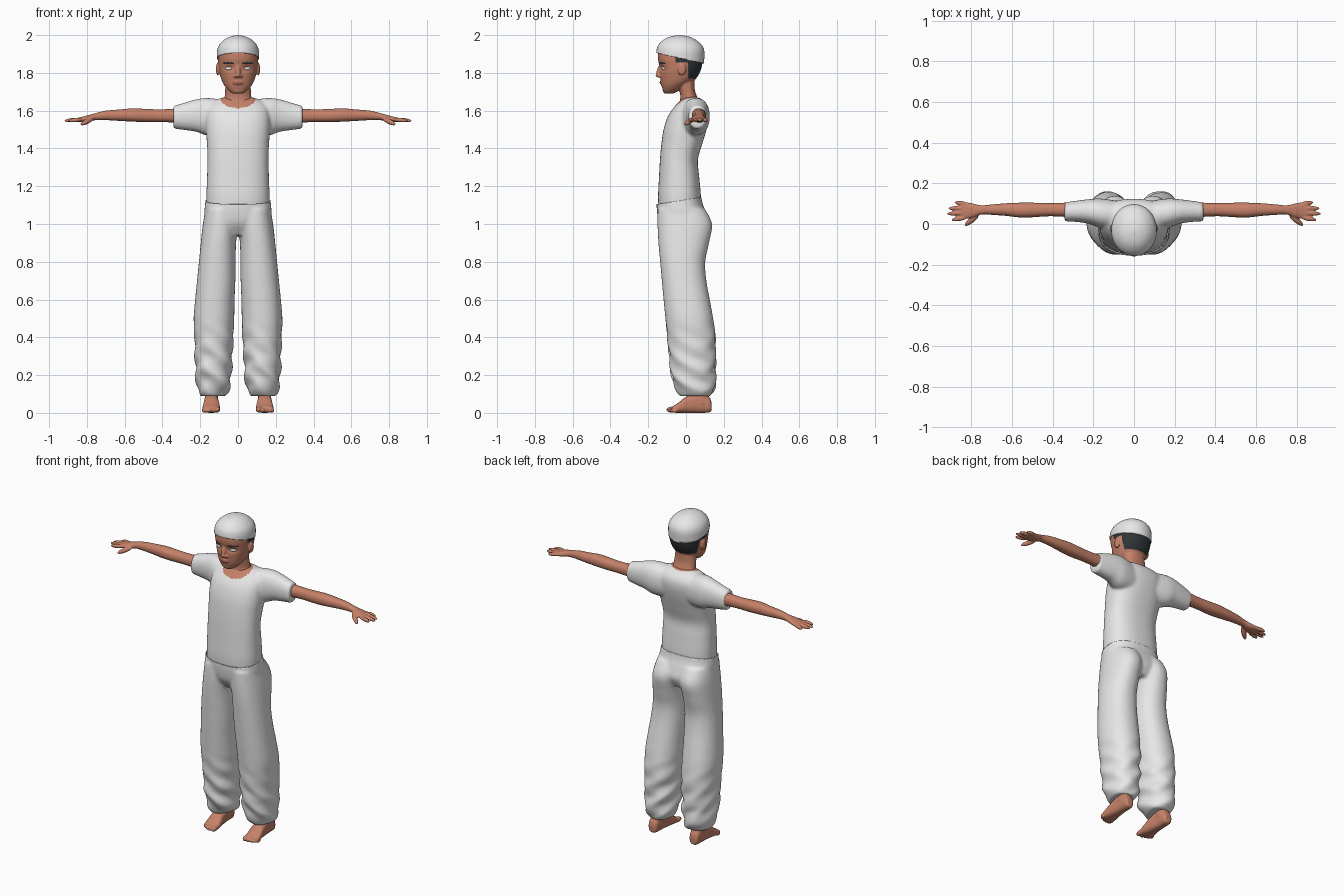
import bpy, bmesh, math
from mathutils import Vector, Matrix

if "Cube" in bpy.data.objects:
    bpy.data.objects.remove(bpy.data.objects["Cube"])


def material(name, rgb):
    m = bpy.data.materials.new(name)
    m.diffuse_color = (*rgb, 1)
    m.use_nodes = True
    m.node_tree.nodes["Principled BSDF"].inputs["Base Color"].default_value = m.diffuse_color
    return m


WHITE = material("white cloth", (0.8, 0.8, 0.8))
SKIN = material("skin", (0.56, 0.22, 0.14))
HAIR = material("dark hair", (0.03, 0.035, 0.04))
LIPS = material("lips", (0.42, 0.14, 0.10))


def smooth_rings(rings, steps=5):
    """Catmull-Rom interpolation between the given rings."""
    r, out = [rings[0]] + list(rings) + [rings[-1]], []
    for i in range(1, len(r) - 2):
        for k in range(steps):
            t = k / steps
            out.append([0.5 * (2 * b + (c - a) * t + (2 * a - 5 * b + 4 * c - d) * t * t
                               + (3 * b - a - 3 * c + d) * t ** 3)
                        for a, b, c, d in zip(r[i - 1], r[i], r[i + 1], r[i + 2])])
    return out + [list(rings[-1])]


def loft(bm, rings, axis="Z", n=40, power=2.2):
    """Closed skin through rings (position, a min, a max, b min, b max)."""
    place = {"X": lambda t, a, b: (t, a, b), "Y": lambda t, a, b: (a, t, b),
             "Z": lambda t, a, b: (a, b, t)}[axis]
    loops = []
    for t, a0, a1, b0, b1 in smooth_rings(rings):
        loop = []
        for k in range(n):
            w = 2 * math.pi * k / n
            c, s = math.cos(w), math.sin(w)
            a = (a0 + a1) / 2 + (a1 - a0) / 2 * math.copysign(abs(c) ** (2 / power), c)
            b = (b0 + b1) / 2 + (b1 - b0) / 2 * math.copysign(abs(s) ** (2 / power), s)
            loop.append(bm.verts.new(place(t, a, b)))
        loops.append(loop)
    for lo, hi in zip(loops, loops[1:]):
        for k in range(n):
            bm.faces.new((lo[k], lo[(k + 1) % n], hi[(k + 1) % n], hi[k]))
    bm.faces.new(loops[0])
    bm.faces.new(loops[-1])


def sym(rings):
    """Rings (z, half width, y min, y max) centred on x = 0."""
    return [(z, -w, w, y0, y1) for z, w, y0, y1 in rings]


def blob(bm, centre, size, rot=Matrix()):
    m = Matrix.Translation(centre) @ rot @ Matrix.Diagonal((*size, 1))
    bmesh.ops.create_uvsphere(bm, u_segments=20, v_segments=14, radius=1, matrix=m)


def digit(bm, p, q, r):
    """Finger or toe: a long ellipsoid from p to q."""
    p, q = Vector(p), Vector(q)
    rot = (q - p).to_track_quat("Z", "Y").to_matrix().to_4x4()
    blob(bm, (p + q) / 2, (r, r, (q - p).length / 2), rot)


def mirror(bm):
    g = bmesh.ops.duplicate(bm, geom=bm.verts[:] + bm.edges[:] + bm.faces[:])["geom"]
    for v in g:
        if isinstance(v, bmesh.types.BMVert):
            v.co.x *= -1


def bake(ob):
    dg = bpy.context.evaluated_depsgraph_get()
    me = bpy.data.meshes.new_from_object(ob.evaluated_get(dg))
    ob.modifiers.clear()
    ob.data = me


def finish(name, bm, mats, voxel=0, relax=0, deform=None, rule=None, cut=None):
    bmesh.ops.recalc_face_normals(bm, faces=bm.faces[:])
    me = bpy.data.meshes.new(name)
    bm.to_mesh(me)
    bm.free()
    ob = bpy.data.objects.new(name, me)
    bpy.context.collection.objects.link(ob)
    if voxel:
        m = ob.modifiers.new("merge", "REMESH")
        m.mode, m.voxel_size = "VOXEL", voxel
        m = ob.modifiers.new("relax", "SMOOTH")
        m.iterations, m.factor = relax, 0.5
        bake(ob)
    if deform:
        for v in ob.data.vertices:
            v.co += Vector(deform(v.co))
    if cut:
        b = bmesh.new()
        b.from_mesh(ob.data)
        bmesh.ops.bisect_plane(b, geom=b.verts[:] + b.edges[:] + b.faces[:],
                               plane_co=cut[0], plane_no=cut[1], clear_outer=True)
        b.to_mesh(ob.data)
        b.free()
        m = ob.modifiers.new("thickness", "SOLIDIFY")
        m.thickness, m.offset = 0.005, -1
        bake(ob)
    ob.data.materials.clear()
    for m in mats:
        ob.data.materials.append(m)
    for p in ob.data.polygons:
        p.use_smooth = True
        p.material_index = rule(p.center) if rule else 0
    return ob


# Shirt: sleeves and torso merged; the scooped neckline shows skin
bm = bmesh.new()
loft(bm, [(.06, -.03, .11, 1.47, 1.655), (.16, -.02, .125, 1.468, 1.667), (.22, 0, .122, 1.488, 1.66),
          (.28, .01, .115, 1.497, 1.643), (.342, .013, .106, 1.505, 1.625)], "X")
mirror(bm)
loft(bm, sym([(1.06, .163, -.143, .073), (1.14, .167, -.148, .079), (1.25, .164, -.143, .07),
              (1.34, .161, -.138, .063), (1.42, .164, -.131, .085), (1.5, .17, -.119, .109),
              (1.57, .17, -.096, .123), (1.62, .16, -.062, .118), (1.655, .12, -.03, .092),
              (1.672, .07, -.01, .06)]), power=2.4)
finish("shirt", bm, [WHITE, SKIN], 0.008, 6, rule=lambda c: int(
    (c.x / .093) ** 2 + ((c.y + .01) / .085) ** 2 + ((c.z - 1.67) / .075) ** 2 < 1))

# Trousers: two baggy legs and a hip block, waist trimmed on a slope
bm = bmesh.new()
loft(bm, [(1.08, 0, .172, -.15, .1), (1, .0, .186, -.151, .138), (.9, .01, .197, -.146, .122),
          (.8, .013, .207, -.137, .102), (.7, .014, .217, -.128, .108), (.6, .018, .227, -.119, .126),
          (.5, .02, .235, -.109, .144), (.4, .024, .231, -.099, .156), (.3, .03, .228, -.088, .156),
          (.2, .036, .224, -.076, .156), (.13, .045, .216, -.055, .152), (.09, .065, .2, -.03, .132)])
mirror(bm)
loft(bm, sym([(1.19, .168, -.153, .078), (1.12, .173, -.156, .085), (1.06, .178, -.153, .105),
              (1, .17, -.14, .118), (.94, .12, -.1, .09)]), power=2.4)


def wrinkle(p):
    a = .006 * max(0, min(1, (.5 - p.z) / .25))
    return (a * math.sin(55 * p.z + 25 * p.y), a * math.sin(48 * p.z + 40 * p.x), 0)


finish("trousers", bm, [WHITE], 0.009, 5, deform=wrinkle,
       cut=((0, -.155, 1.105), (0, -.15, 1)))

# Arms with hands and fingers
bm = bmesh.new()
loft(bm, [(.25, .025, .11, 1.53, 1.615), (.34, .035, .105, 1.537, 1.61), (.42, .038, .103, 1.54, 1.607),
          (.5, .033, .105, 1.54, 1.61), (.56, .032, .105, 1.542, 1.612), (.63, .04, .102, 1.546, 1.606),
          (.7, .045, .096, 1.55, 1.6), (.75, .047, .092, 1.55, 1.588), (.79, .033, .1, 1.543, 1.577),
          (.83, .025, .108, 1.54, 1.566), (.852, .03, .106, 1.542, 1.562)], "X", 28)
for y0, x1, y1 in ((.033, .898, .02), (.056, .92, .05), (.078, .914, .077), (.098, .882, .106)):
    digit(bm, (.82, y0, 1.555), (x1, y1, 1.546), .0115)
digit(bm, (.765, .045, 1.56), (.833, -.008, 1.526), .0135)
mirror(bm)
finish("arms", bm, [SKIN], 0.004, 2)

# Bare feet with toes and ankles
bm = bmesh.new()
loft(bm, [(.136, .125, .16, .012, .05), (.122, .112, .172, .002, .085), (.07, .108, .176, 0, .115),
          (0, .1, .182, 0, .085), (-.045, .095, .188, 0, .05), (-.075, .097, .187, .002, .032)], "Y", 28, 2.6)
loft(bm, [(.05, .105, .178, .04, .125), (.12, .105, .175, .045, .12), (.25, .1, .18, .03, .12)], n=28)
for x, tip, r in ((.11, -.104, .016), (.133, -.102, .012), (.151, -.095, .011),
                  (.167, -.086, .011), (.181, -.075, .01)):
    digit(bm, (x, -.04, r + .004), (x, tip, r), r)
mirror(bm)
finish("feet", bm, [SKIN], 0.004, 2)

# Head, neck, ears and nose; hair and brows coloured by position
bm = bmesh.new()
blob(bm, (.107, -.022, 1.82), (.01, .022, .034))
blob(bm, (.013, -.139, 1.783), (.011, .012, .009))
mirror(bm)
digit(bm, (0, -.128, 1.85), (0, -.152, 1.778), .014)
blob(bm, (0, -.146, 1.788), (.014, .016, .012))
blob(bm, (0, -.126, 1.748), (.03, .014, .012))
blob(bm, (0, -.108, 1.708), (.028, .016, .016))
loft(bm, sym([(1.69, .025, -.112, -.07), (1.702, .045, -.12, -.045), (1.73, .07, -.129, 0),
              (1.76, .086, -.134, .045), (1.8, .098, -.138, .072), (1.84, .104, -.142, .085),
              (1.88, .106, -.149, .09), (1.92, .1, -.143, .085), (1.96, .07, -.11, .04),
              (1.975, .02, -.06, -.01)]))
loft(bm, sym([(1.56, .105, -.075, .09), (1.61, .096, -.055, .085), (1.64, .08, -.037, .075),
              (1.67, .071, -.03, .06), (1.71, .068, -.035, .047), (1.76, .065, -.05, .045)]))


def sockets(p):
    if p.y > -.07:
        return (0, 0, 0)
    return (0, .011 * math.exp(-((abs(p.x) - .046) / .026) ** 2 - ((p.z - 1.825) / .016) ** 2), 0)


def head_colour(c):
    if (c.y > .012 and c.z > 1.77) or (c.y > -.055 and c.z > 1.856):
        return 1
    if c.y < -.07 and .02 < abs(c.x) < .08 and abs(c.z - 1.853 + 1.5 * (abs(c.x) - .05) ** 2) < .005:
        return 1
    if c.y < -.122 and abs(c.x) < .028 and abs(c.z - 1.748) < .009:
        return 2
    return 0


finish("head", bm, [SKIN, HAIR, LIPS], 0.0045, 3, deform=sockets, rule=head_colour)

# Eyes
bm = bmesh.new()
blob(bm, (.046, -.114, 1.823), (.023, .013, .0105), Matrix.Rotation(.3, 4, "Z"))
mirror(bm)
finish("eyes", bm, [WHITE])

# Round cap, rim lower at the back
bm = bmesh.new()
loft(bm, sym([(1.81, .108, -.15, .092), (1.88, .112, -.157, .097), (1.92, .11, -.156, .096),
              (1.95, .098, -.145, .082), (1.978, .07, -.115, .048), (1.993, .038, -.08, .012),
              (2.0, .004, -.04, -.03)]), n=48, power=2.05)
finish("cap", bm, [WHITE], cut=((0, -.155, 1.905), (0, -.22, -1)))
